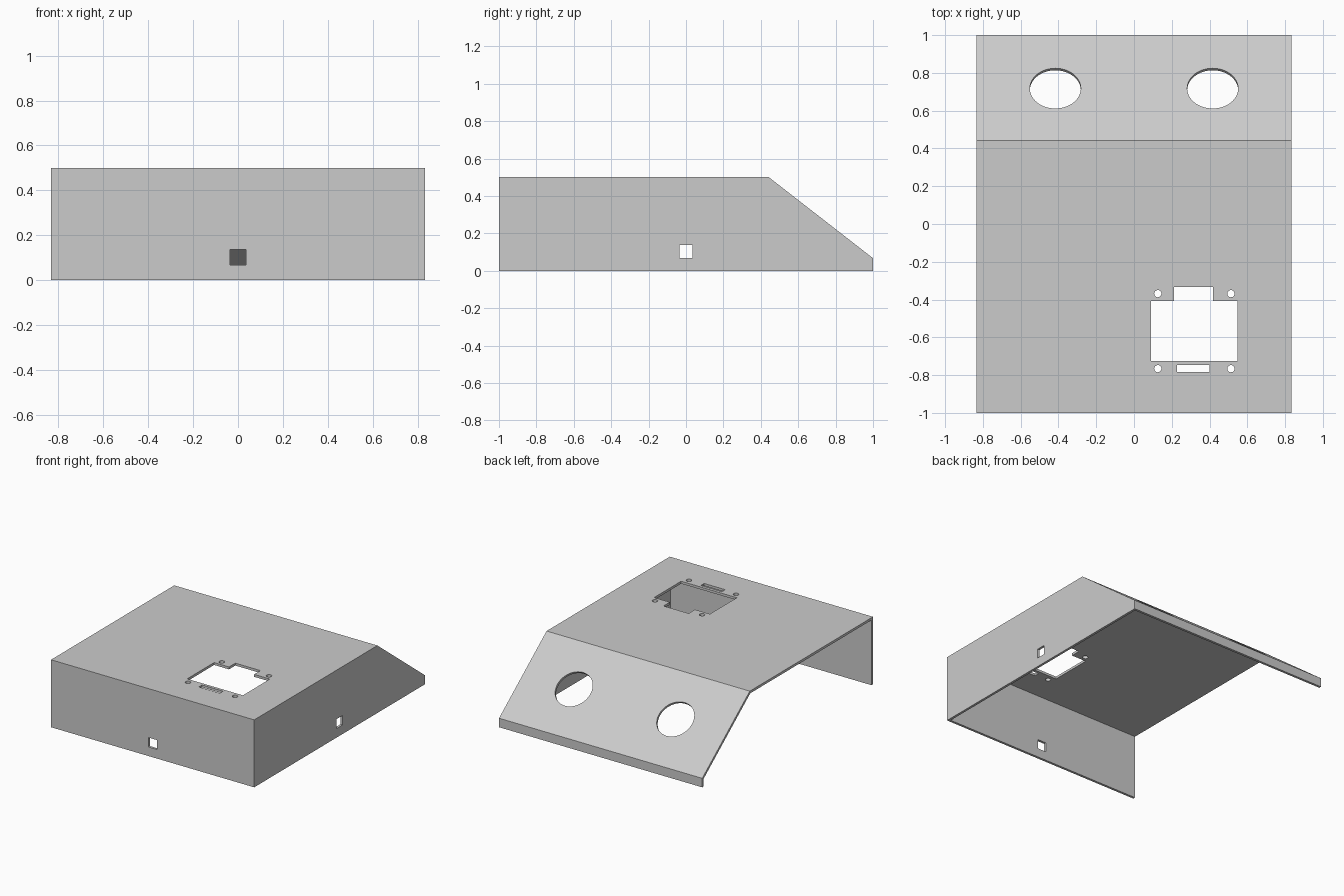
import bpy, bmesh, math
from mathutils import Matrix, Vector

cube = bpy.data.objects.get("Cube")
if cube:
    bpy.data.objects.remove(cube, do_unlink=True)

HALF_W, HEIGHT, LIP = 0.833, 0.5, 0.067
BEND_Y = 0.443      # where the top turns into the rear slope
T = 0.018           # sheet thickness
SLOPE = math.atan2(HEIGHT - LIP, 1 - BEND_Y)

grey = bpy.data.materials.new("plain grey")
grey.use_nodes = True
grey.diffuse_color = (0.6, 0.6, 0.6, 1)
grey.node_tree.nodes["Principled BSDF"].inputs["Base Color"].default_value = grey.diffuse_color


def prism(name, points, depth, matrix):
    """Extrude a flat outline along its local z, then place it."""
    bm = bmesh.new()
    face = bm.faces.new([bm.verts.new((a, b, 0)) for a, b in points])
    new = bmesh.ops.extrude_face_region(bm, geom=[face])["geom"]
    bmesh.ops.translate(bm, vec=(0, 0, depth),
                        verts=[v for v in new if isinstance(v, bmesh.types.BMVert)])
    bmesh.ops.transform(bm, matrix=matrix, verts=bm.verts)
    bmesh.ops.recalc_face_normals(bm, faces=bm.faces)
    mesh = bpy.data.meshes.new(name)
    bm.to_mesh(mesh)
    bm.free()
    mesh.materials.append(grey)
    obj = bpy.data.objects.new(name, mesh)
    bpy.context.collection.objects.link(obj)
    return obj


def cut(target, cutter):
    """Subtract a helper solid and discard it."""
    cutter.hide_render = True
    mod = target.modifiers.new("cut", "BOOLEAN")
    mod.operation, mod.solver, mod.object = "DIFFERENCE", "EXACT", cutter
    bpy.context.view_layer.objects.active = target
    bpy.ops.object.modifier_apply(modifier=mod.name)
    bpy.data.objects.remove(cutter, do_unlink=True)


def rect(x0, x1, y0, y1):
    return [(x0, y0), (x1, y0), (x1, y1), (x0, y1)]


def circle(x, y, r, n):
    return [(x + r * math.cos(math.tau * i / n), y + r * math.sin(math.tau * i / n))
            for i in range(n)]


def along_x(x):
    """Outline axes become y and z, depth runs along x."""
    return Matrix(((0, 0, 1, x), (1, 0, 0, 0), (0, 1, 0, 0), (0, 0, 0, 1)))


# Case: side profile extruded across the width
case = prism("case", [(-1, 0), (1, 0), (1, LIP), (BEND_Y, HEIGHT), (-1, HEIGHT)],
             2 * HALF_W, along_x(-HALF_W))

# Hollow it, leaving the bottom and the -x side open
inner = [(-1 + T, -0.1), (1 - T, -0.1),
         (1 - T, LIP + T * math.tan(SLOPE) - T / math.cos(SLOPE)),
         (BEND_Y - T * math.tan(SLOPE / 2), HEIGHT - T), (-1 + T, HEIGHT - T)]
cut(case, prism("hollow", inner, 2 * HALF_W - T + 0.2, along_x(-HALF_W - 0.2)))

# Top openings: notched window, slot and four screw holes
above = Matrix.Translation((0, 0, HEIGHT - 0.1))
window = [(0.09, -0.724), (0.547, -0.724), (0.547, -0.408), (0.418, -0.408),
          (0.418, -0.334), (0.212, -0.334), (0.212, -0.408), (0.09, -0.408)]
top_cuts = [window, rect(0.228, 0.4, -0.784, -0.746)]
top_cuts += [circle(x, y, 0.019, 24) for x in (0.126, 0.513) for y in (-0.369, -0.766)]
for outline in top_cuts:
    cut(case, prism("top_cutter", outline, 0.2, above))

# Two round holes square to the rear slope
hole_y = 0.718
for x in (-HALF_W / 2, HALF_W / 2):
    centre = Vector((x, hole_y, LIP + (1 - hole_y) * math.tan(SLOPE)))
    place = Matrix.Translation(centre) @ Matrix.Rotation(-SLOPE, 4, "X")
    place = place @ Matrix.Translation((0, 0, -0.1))
    cut(case, prism("round_cutter", circle(0, 0, 0.135, 64), 0.2, place))

# Square cable holes in the front and the +x side
square = rect(-0.035, 0.035, 0.067, 0.137)
cut(case, prism("side_cutter", square, 0.2, along_x(HALF_W - 0.1)))
cut(case, prism("front_cutter", square, 0.2,
                Matrix.Translation((0, -0.9, 0)) @ Matrix.Rotation(math.pi / 2, 4, "X")))

# Flat panels, smooth only inside the round holes
bpy.ops.object.select_all(action="DESELECT")
case.select_set(True)
bpy.context.view_layer.objects.active = case
bpy.ops.object.shade_smooth_by_angle(angle=math.radians(30))
